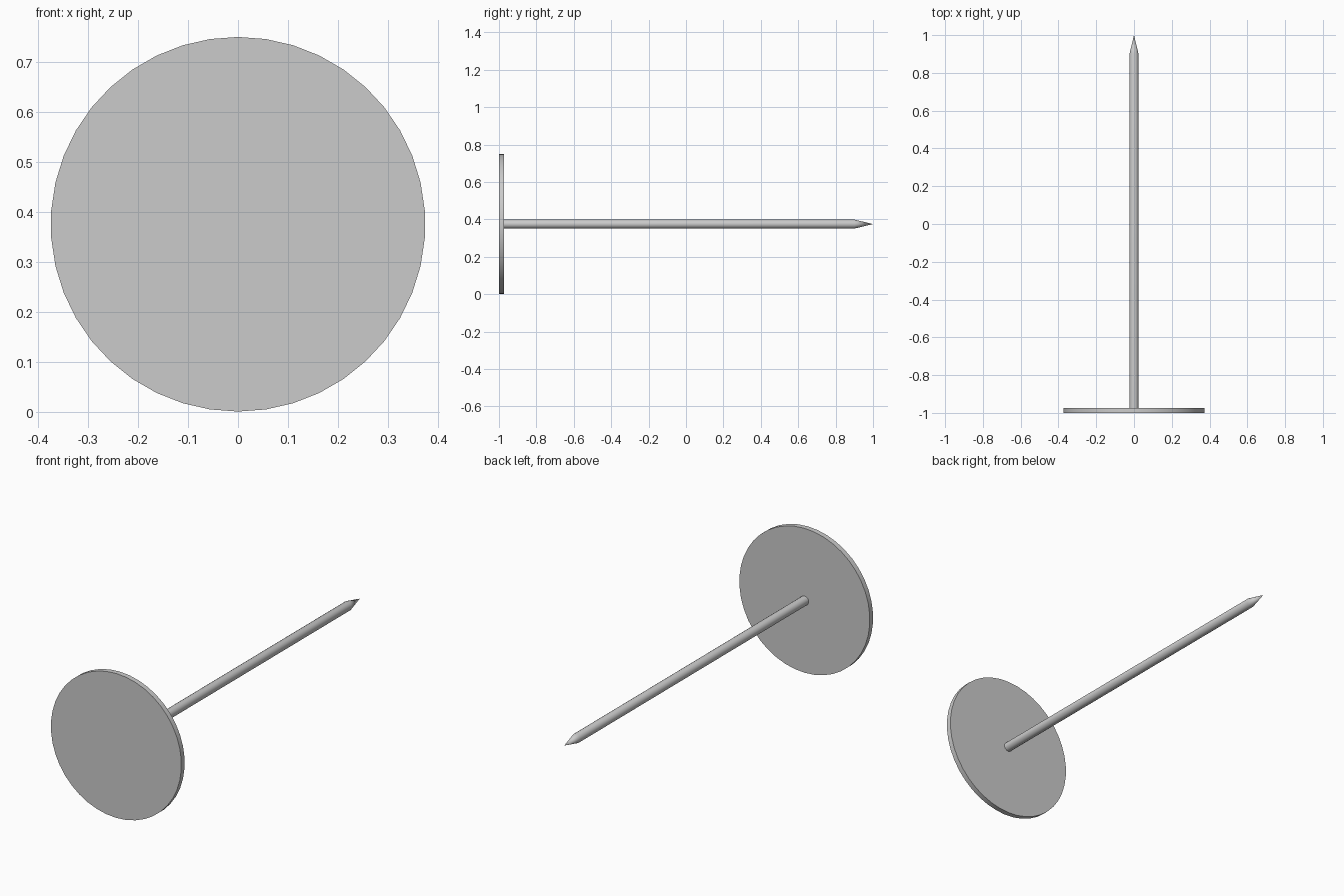
import bpy, bmesh, math

cube = bpy.data.objects.get("Cube")
if cube:
    bpy.data.objects.remove(cube, do_unlink=True)

grey = bpy.data.materials.new("plain_grey")
grey.use_nodes = True
colour = (0.6, 0.6, 0.6, 1)
grey.diffuse_color = colour
grey.node_tree.nodes["Principled BSDF"].inputs["Base Color"].default_value = colour

AXIS_Z = 0.375


def turned_part(name, profile, sides):
    """Solid of revolution about the y axis from (y, radius) rings."""
    bm = bmesh.new()
    rings = []
    for y, r in profile:
        if r == 0:
            rings.append([bm.verts.new((0, y, AXIS_Z))] * sides)
            continue
        angles = [math.tau * i / sides for i in range(sides)]
        rings.append([bm.verts.new((r * math.sin(a), y, AXIS_Z + r * math.cos(a)))
                      for a in angles])
    for a, b in zip(rings, rings[1:]):
        for i in range(sides):
            j = (i + 1) % sides
            bm.faces.new(dict.fromkeys((a[i], a[j], b[j], b[i])))
    for ring in (rings[0], rings[-1]):
        if len(set(ring)) > 1:
            bm.faces.new(ring)
    bmesh.ops.recalc_face_normals(bm, faces=bm.faces)
    mesh = bpy.data.meshes.new(name)
    bm.to_mesh(mesh)
    bm.free()
    mesh.materials.append(grey)
    obj = bpy.data.objects.new(name, mesh)
    bpy.context.collection.objects.link(obj)
    bpy.ops.object.select_all(action="DESELECT")
    obj.select_set(True)
    bpy.context.view_layer.objects.active = obj
    bpy.ops.object.shade_smooth_by_angle(angle=math.radians(30))
    return obj


# Flat round head
turned_part("nail_head", [(-1, 0.375), (-0.973, 0.375)], 42)

# Slim shaft ending in a pointed tip
turned_part("nail_shaft", [(-0.98, 0.024), (0.9, 0.024), (1, 0)], 16)
